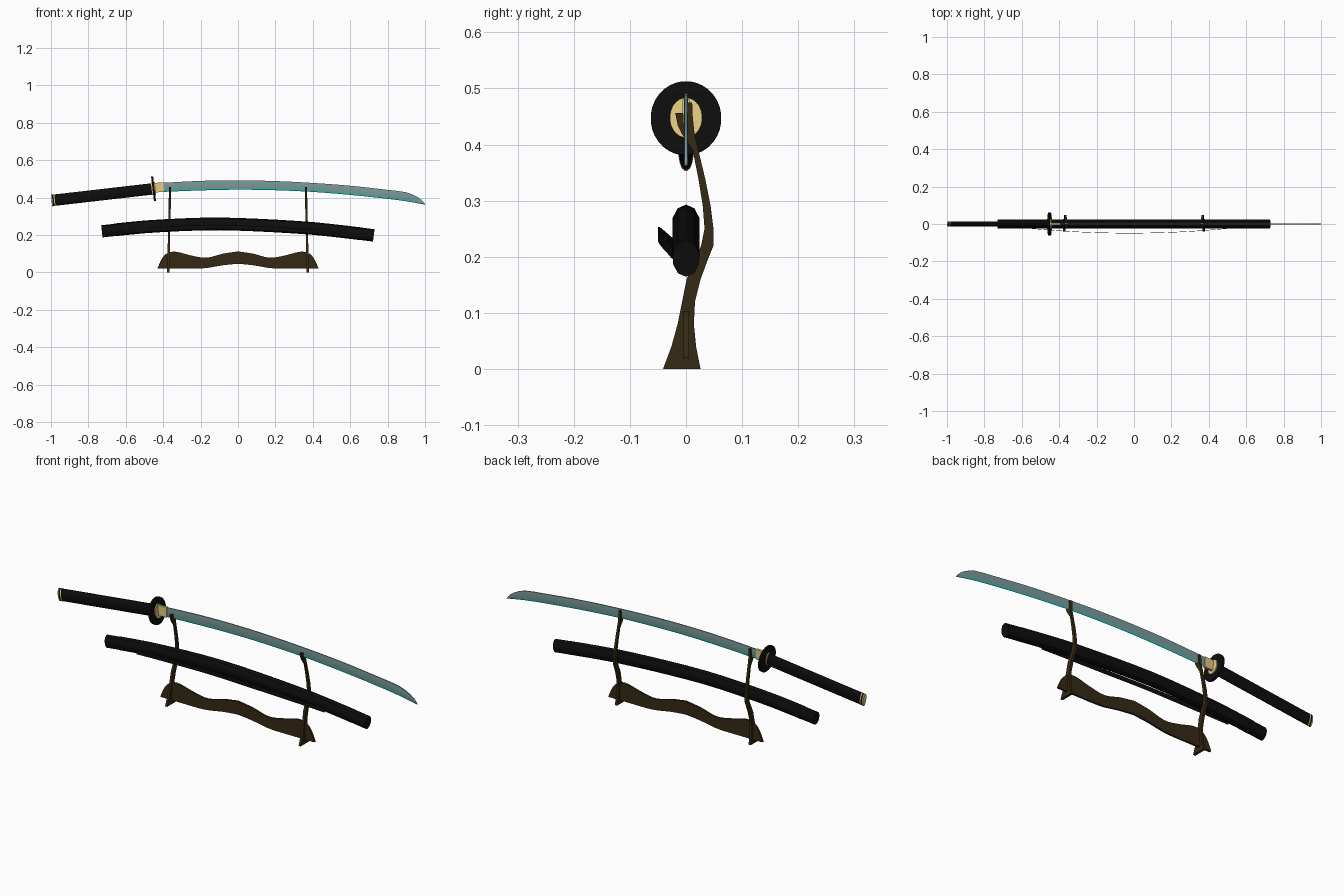
import bpy, bmesh, math
from mathutils import Vector

if "Cube" in bpy.data.objects:
    bpy.data.objects.remove(bpy.data.objects["Cube"])


def material(name, r, g, b):
    m = bpy.data.materials.new(name)
    m.diffuse_color = (r, g, b, 1)
    m.use_nodes = True
    m.node_tree.nodes["Principled BSDF"].inputs["Base Color"].default_value = m.diffuse_color
    return m


BLACK = material("black lacquer", .004, .004, .0045)
STEEL = material("blue grey steel", .20, .33, .33)
CYAN = material("cyan edge", .0, .60, .54)
GOLD = material("pale gold", .78, .60, .22)
WOOD = material("dark wood", .035, .022, .007)


def finish(name, bm, mats, smooth=True):
    bmesh.ops.recalc_face_normals(bm, faces=bm.faces)
    me = bpy.data.meshes.new(name)
    bm.to_mesh(me)
    bm.free()
    ob = bpy.data.objects.new(name, me)
    bpy.context.collection.objects.link(ob)
    for m in mats:
        me.materials.append(m)
    if smooth:
        bpy.ops.object.select_all(action='DESELECT')
        ob.select_set(True)
        bpy.context.view_layer.objects.active = ob
        bpy.ops.object.shade_smooth_by_angle(angle=math.radians(35))
    return ob


def interp(pts, x):
    """Smooth (Catmull-Rom style) height lookup in a list of (x, z) points."""
    n = len(pts)
    i = next((k for k in range(n - 1) if x <= pts[k + 1][0]), n - 2)

    def slope(k):
        a, b = pts[max(k - 1, 0)], pts[min(k + 1, n - 1)]
        return (b[1] - a[1]) / (b[0] - a[0])
    (x0, z0), (x1, z1) = pts[i], pts[i + 1]
    h = x1 - x0
    t = (x - x0) / h
    return ((2*t**3 - 3*t*t + 1) * z0 + (t**3 - 2*t*t + t) * h * slope(i)
            + (3*t*t - 2*t**3) * z1 + (t**3 - t*t) * h * slope(i + 1))


def bridge(bm, rings, closed=True, caps=True):
    faces = []
    for a, b in zip(rings, rings[1:]):
        n = len(a)
        faces.append([bm.faces.new((a[k], a[(k+1) % n], b[(k+1) % n], b[k]))
                      for k in range(n if closed else n - 1)])
    if caps:
        bm.faces.new(rings[0])
        bm.faces.new(rings[-1])
    return faces


def tube(name, path, half_w, half_h, mat, sides=12, scale=None):
    """Oval tube along an (x, z) path in the xz plane."""
    bm, rings = bmesh.new(), []
    for i, (x, z) in enumerate(path):
        a, b = path[max(i-1, 0)], path[min(i+1, len(path)-1)]
        t = Vector((b[0]-a[0], b[1]-a[1])).normalized()
        s = scale[i] if scale else 1
        ring = []
        for k in range(sides):
            ang = 2 * math.pi * (k + .5) / sides
            u, v = half_w * s * math.cos(ang), half_h * s * math.sin(ang)
            ring.append(bm.verts.new((x - t.y * v, u, z + t.x * v)))
        rings.append(ring)
    bridge(bm, rings)
    return finish(name, bm, [mat])


# Blade: spine, ridge, temper line and edge, with the thin edge band in cyan
spine = [(-.45, .476), (-.2, .489), (0, .492), (.2, .488), (.4, .478),
         (.6, .463), (.8, .441), (.9, .428), (.95, .408), (.98, .388), (1, .365)]
edge = [(-.45, .428), (-.2, .438), (0, .442), (.2, .439), (.4, .430),
        (.6, .414), (.8, .393), (.9, .380), (1, .362)]
bm, rings = bmesh.new(), []
xs = [-.45 + .05 * i for i in range(27)] + [.9, .93, .96, .98, .99, 1]
for x in xs:
    top, low = interp(spine, x), interp(edge, x)
    ring = []
    for f, w in ((0, .0025), (.35, .0035), (.86, .0012), (1, 0),
                 (.86, -.0012), (.35, -.0035), (0, -.0025)):
        ring.append(bm.verts.new((x, w, top + (low - top) * f)))
    rings.append(ring)
for strip in bridge(bm, rings):
    strip[2].material_index = strip[3].material_index = 1
finish("blade", bm, [STEEL, CYAN])

# Handle, guard, gold spacers, collar and end rings share one slanted axis
SLOPE = .115


def axis(x):
    return (x, .447 + SLOPE * (x + .45))


def on_axis(name, x0, x1, w, h, mat, sides=16):
    return tube(name, [axis(x0), axis(x1)], w, h, mat, sides)


on_axis("handle", -.994, -.45, .0125, .031, BLACK)
on_axis("pommel_end_ring", -.997, -.992, .0133, .032, GOLD)
on_axis("pommel_inner_ring", -.984, -.979, .0133, .032, GOLD)
on_axis("guard", -.457, -.446, .063, .066, BLACK, 32)
on_axis("front_spacer", -.446, -.441, .029, .036, GOLD, 24)
on_axis("rear_spacer", -.462, -.457, .018, .034, GOLD, 24)
bm = bmesh.new()
bmesh.ops.create_cube(bm, size=1)
for v in bm.verts:
    x = -.42 + v.co.x * .05
    v.co = (x, v.co.y * .012, .454 + .05 * (x + .42) + v.co.z * .051)
finish("blade_collar", bm, [GOLD])

# Scabbard: low-poly oval tube with slightly narrower ends
sheath = [(-.73, .219), (-.5, .243), (-.2, .258), (0, .257),
          (.36, .238), (.55, .219), (.73, .197)]
xs = [-.728, -.66, -.655] + [-.6 + .1 * i for i in range(13)] + [.65, .655, .726]
tube("scabbard", [(x, interp(sheath, x)) for x in xs], .025, .034, BLACK, 10,
     [.96, .96, 1.0] + [1] * 13 + [1, .98, .98])

# Thin cord ribbon bowed out in front of the scabbard
bm, rings = bmesh.new(), []
for i in range(17):
    x = -.55 + 1.05 * i / 16
    y = -.024 - .025 * (1 - ((x + .025) / .525) ** 2)
    z = interp(sheath, x) - .017
    rings.append([bm.verts.new((x, y + a, z + b)) for a, b in
                  ((-.001, -.011), (.001, -.011), (.001, .011), (-.001, .011))])
bridge(bm, rings)
finish("cord_ribbon", bm, [BLACK])

# Stand uprights: side profile as paired front/back points rising to a notch
profile = [(0, -.041, .026), (.04, -.026, .018), (.08, -.015, .014),
           (.12, -.007, .016), (.16, .001, .026), (.19, .014, .037),
           (.22, .027, .049), (.25, .033, .049), (.29, .030, .044),
           (.34, .022, .034), (.39, .012, .022), (.42, -.008, .015)]
outline = ([(b, z) for z, f, b in profile]
           + [(.012, .45), (.011, .475), (.003, .475), (.003, .437),
              (-.004, .437), (-.005, .456), (-.019, .456), (-.015, .435)]
           + [(f, z) for z, f, b in reversed(profile)])
for side, name in ((-1, "left_upright"), (1, "right_upright")):
    bm = bmesh.new()
    rings = [[bm.verts.new((side * (.373 - .022 * z) + off, y, z))
              for y, z in outline] for off in (-.006, .006)]
    bridge(bm, rings)
    finish(name, bm, [WOOD])

# Wavy crossbar joining the uprights
top_line = [(0, .112), (.08, .100), (.17, .078), (.25, .090), (.34, .111),
            (.385, .098), (.41, .068), (.43, .023)]
low_line = [(0, .046), (.08, .038), (.18, .022), (.3, .020), (.43, .020)]
bm, rings = bmesh.new(), []
xs = [.43 * math.sin(math.pi / 2 * i / 24) for i in range(-24, 25)]
for x in xs:
    t, b = interp(top_line, abs(x)), interp(low_line, abs(x))
    rings.append([bm.verts.new((x, y, z)) for y, z in
                  ((-.005, b), (.005, b), (.005, t), (-.005, t))])
bridge(bm, rings)
finish("crossbar", bm, [WOOD])
